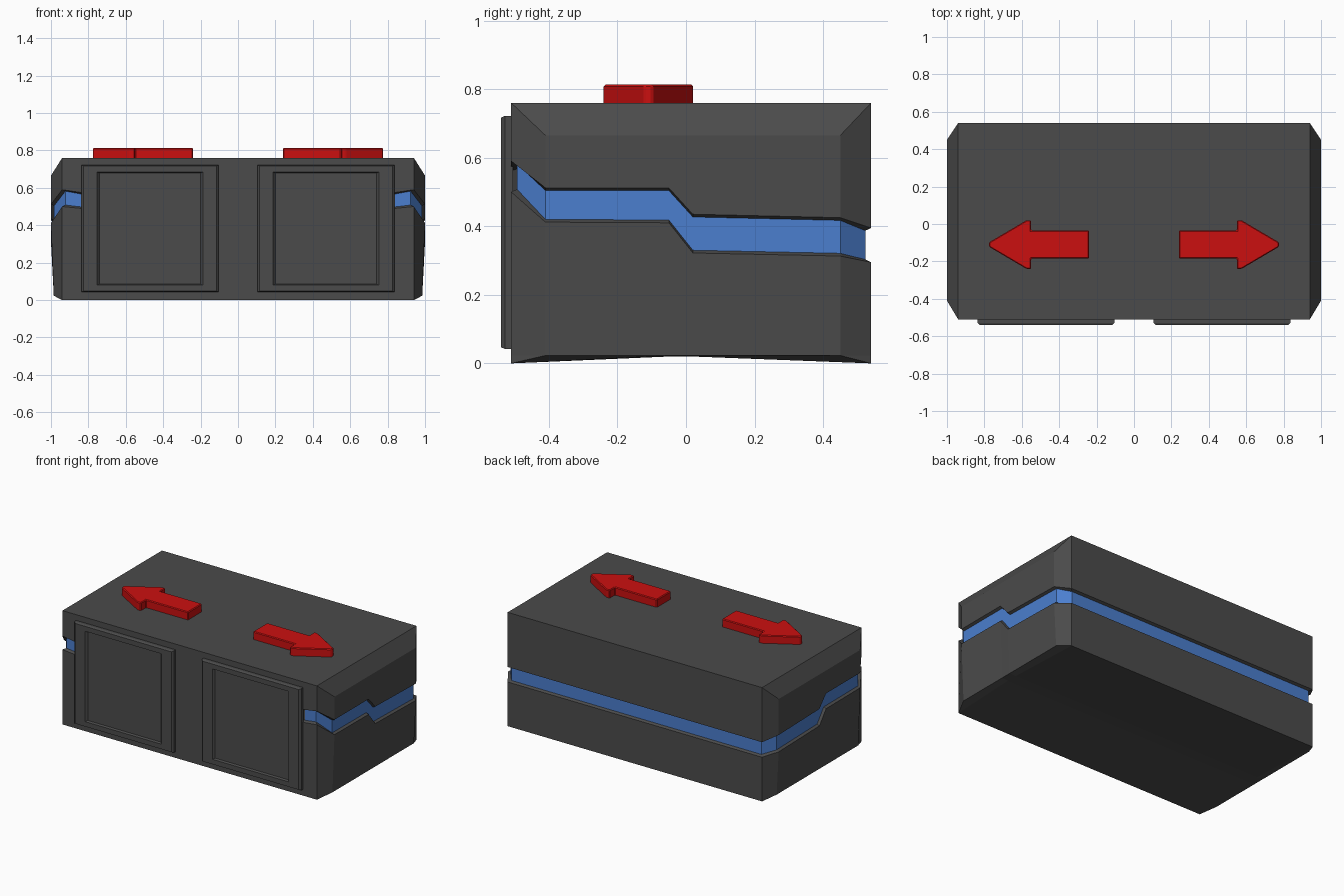
import bpy, bmesh

cube = bpy.data.objects.get("Cube")
if cube:
    bpy.data.objects.remove(cube, do_unlink=True)


def material(name, rgb):
    m = bpy.data.materials.new(name)
    m.use_nodes = True
    m.diffuse_color = (*rgb, 1)
    m.node_tree.nodes["Principled BSDF"].inputs["Base Color"].default_value = (*rgb, 1)
    return m


GREY = material("dark grey", (0.07, 0.07, 0.07))
BLUE = material("stripe blue", (0.07, 0.21, 0.62))
RED = material("arrow red", (0.6, 0.005, 0.005))


def make_object(name, bm, *mats, bevel=0):
    bmesh.ops.remove_doubles(bm, verts=bm.verts, dist=0.0005)
    bmesh.ops.recalc_face_normals(bm, faces=bm.faces)
    mesh = bpy.data.meshes.new(name)
    bm.to_mesh(mesh)
    bm.free()
    for m in mats:
        mesh.materials.append(m)
    obj = bpy.data.objects.new(name, mesh)
    bpy.context.collection.objects.link(obj)
    if bevel:
        mod = obj.modifiers.new("edge bevel", "BEVEL")
        mod.width, mod.segments, mod.limit_method = bevel, 1, "ANGLE"
    return obj


# Case: columns run around one half of the plan, from front to back
FRONT, BACK, SHOULDER, TOP = -0.51, 0.54, 0.665, 0.76
# x, y, groove bottom, groove top
PLAN = [
    (0.80, FRONT, 0.490, 0.570), (0.84, FRONT, 0.490, 0.575),
    (0.94, FRONT, 0.500, 0.590), (1.0, -0.41, 0.412, 0.512),
    (1.0, -0.05, 0.410, 0.512), (1.0, 0.02, 0.322, 0.435),
    (1.0, 0.45, 0.313, 0.425), (0.94, BACK, 0.295, 0.395),
]


def column(i):
    x, y, low, high = PLAN[i]
    cap_x = min(x, 0.94)
    cap_y = {3: FRONT, 6: BACK}.get(i, y)      # side corners meet the cap corners
    floor = 0.02 if i in (4, 5) else 0
    low_x = 0.985 if x == 1 else x
    depth = 0 if i == 0 else 0.017             # groove ends behind the panels
    in_x = x - depth if x >= 0.94 else x
    in_y = y + depth if y == FRONT else y - depth if y == BACK else y
    return [(cap_x, cap_y, floor), (low_x, y, 0.023), (x, y, low),
            (in_x, in_y, low + 0.008), (in_x, in_y, high - 0.008),
            (x, y, high), (x, y, SHOULDER), (cap_x, cap_y, TOP)]


bm = bmesh.new()
right = [[bm.verts.new(p) for p in column(i)] for i in range(len(PLAN))]
left = [[bm.verts.new((-x, y, z)) for x, y, z in column(i)] for i in range(len(PLAN))]
ring = right + left[::-1]
n = len(ring)
for i in range(n):
    a, b = ring[i], ring[(i + 1) % n]
    for k in range(len(a) - 1):
        face = bm.faces.new((a[k], b[k], b[k + 1], a[k + 1]))
        if k == 3 and i not in (0, n - 2, n - 1):
            face.material_index = 1
# Top and slightly arched underside
for k in (0, -1):
    for span in ((0, 1, 2, 4), (4, 5), (5, 7)):
        bm.faces.new([right[i][k] for i in span] + [left[i][k] for i in reversed(span)])
make_object("case", bm, GREY, BLUE)


# Framed front panels: nested rectangles of (inset, y)
def front_panel(name, side):
    bm = bmesh.new()
    loops = []
    for inset, y in ((0, -0.505), (0, -0.528), (0.012, -0.54),
                     (0.085, -0.54), (0.097, -0.526)):
        x0, x1 = 0.103 + inset, 0.838 - inset
        z0, z1 = 0.042 + inset * 0.45, 0.722 - inset * 0.45
        loops.append([bm.verts.new((side * x, y, z))
                      for x, z in ((x0, z0), (x1, z0), (x1, z1), (x0, z1))])
    for a, b in zip(loops, loops[1:]):
        for i in range(4):
            j = (i + 1) % 4
            bm.faces.new((a[i], a[j], b[j], b[i]))
    bm.faces.new(loops[0])
    bm.faces.new(loops[-1])
    make_object(name, bm, GREY)


# Raised arrows pointing outwards
def arrow(name, side):
    half = [(0.24, 0.075), (0.55, 0.075), (0.55, 0.13), (0.575, 0.13), (0.775, 0.012)]
    outline = half + [(x, -y) for x, y in reversed(half)]
    bm = bmesh.new()
    base = bm.faces.new([bm.verts.new((side * x, y - 0.11, TOP - 0.005)) for x, y in outline])
    extruded = bmesh.ops.extrude_face_region(bm, geom=[base], use_keep_orig=True)["geom"]
    for v in extruded:
        if isinstance(v, bmesh.types.BMVert):
            v.co.z = 0.813
    make_object(name, bm, RED, bevel=0.005)


for label, side in (("left", 1), ("right", -1)):
    front_panel(label + "_front_panel", side)
    arrow(label + "_arrow", side)
